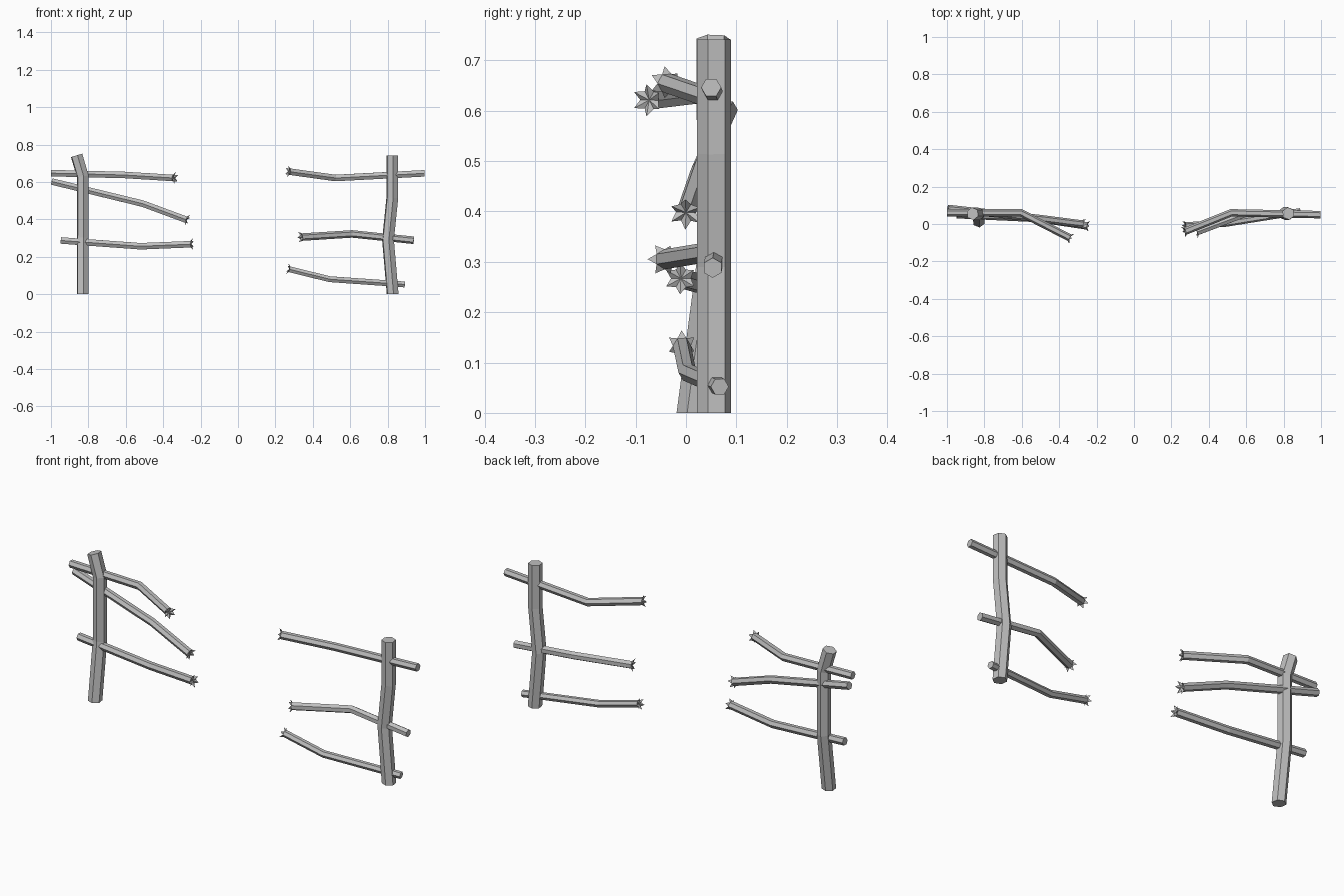
import bpy, bmesh, math
from mathutils import Vector

cube = bpy.data.objects.get("Cube")
if cube:
    bpy.data.objects.remove(cube)

GREY = (0.52, 0.52, 0.52, 1)
mat = bpy.data.materials.new("weathered grey")
mat.use_nodes = True
mat.diffuse_color = GREY
mat.node_tree.nodes["Principled BSDF"].inputs["Base Color"].default_value = GREY

SIDES = 6
UP = Vector((0, 0, 1))


def beam(name, path, radius, twist=0, splintered=False, first_dir=None):
    """Six-sided beam along a bent path, optionally with a splintered far end."""
    pts = [Vector(p) for p in path]
    dirs = [(b - a).normalized() for a, b in zip(pts, pts[1:])]
    bm = bmesh.new()

    def spoke(t, angle):
        u = Vector((0, -1, 0))
        u = (u - t * u.dot(t)).normalized()
        return u * math.cos(angle) + t.cross(u) * math.sin(angle)

    # one ring per path point, mitred at the bends
    rings = []
    for i, p in enumerate(pts):
        t = (dirs[max(i - 1, 0)] + dirs[min(i, len(dirs) - 1)]).normalized()
        if i == 0 and first_dir:
            t = first_dir
        rings.append([bm.verts.new(p + spoke(t, math.radians(twist) + k * math.tau / SIDES) * radius)
                      for k in range(SIDES)])
    for lower, upper in zip(rings, rings[1:]):
        for k in range(SIDES):
            n = (k + 1) % SIDES
            bm.faces.new((lower[k], lower[n], upper[n], upper[k]))
    bm.faces.new(rings[0][::-1])

    # far end: flat cap, or a flared spike on every rim edge
    rim = rings[-1]
    if splintered:
        t = dirs[-1]
        centre = bm.verts.new(pts[-1])
        for k in range(SIDES):
            a, b = rim[k], rim[(k + 1) % SIDES]
            angle = math.radians(twist) + (k + 0.5) * math.tau / SIDES
            tip = bm.verts.new(pts[-1] + spoke(t, angle) * radius * 1.6 + t * 0.012)
            for tri in ((a, b, tip), (b, centre, tip), (centre, a, tip)):
                bm.faces.new(tri)
    else:
        bm.faces.new(rim)

    bmesh.ops.recalc_face_normals(bm, faces=bm.faces)
    mesh = bpy.data.meshes.new(name)
    bm.to_mesh(mesh)
    bm.free()
    mesh.materials.append(mat)
    obj = bpy.data.objects.new(name, mesh)
    bpy.context.collection.objects.link(obj)


# upright posts
POSTS = {
    "right_post": [(-.83, .015, 0), (-.83, .055, .3), (-.83, .055, .63), (-.863, .055, .742)],
    "left_post": [(.827, .056, 0), (.802, .056, .29), (.825, .056, .515), (.825, .056, .741)],
}
for name, path in POSTS.items():
    beam(name, path, 0.034, twist=8, first_dir=UP)

# snapped rails, from the outer end to the broken end
RAILS = {
    "right_top_rail": ([(-1, .06, .647), (-.605, .06, .637), (-.345, -.073, .621)], .02, 0),
    "right_middle_rail": ([(-.995, .083, .602), (-.51, .03, .484), (-.277, .0, .398)], .02, 0),
    "right_bottom_rail": ([(-.947, .05, .287), (-.52, .03, .256), (-.252, -.01, .267)], .02, 0),
    "left_top_rail": ([(.997, .05, .646), (.52, .06, .621), (.275, -.038, .655)], .02, 0),
    "left_middle_rail": ([(.94, .053, .288), (.61, .06, .322), (.34, -.042, .305)], .02, 30),
    "left_bottom_rail": ([(.89, .067, .052), (.49, .003, .08), (.275, -.008, .133)], .018, 0),
}
for name, (path, radius, twist) in RAILS.items():
    beam(name, path, radius, twist, splintered=True)
